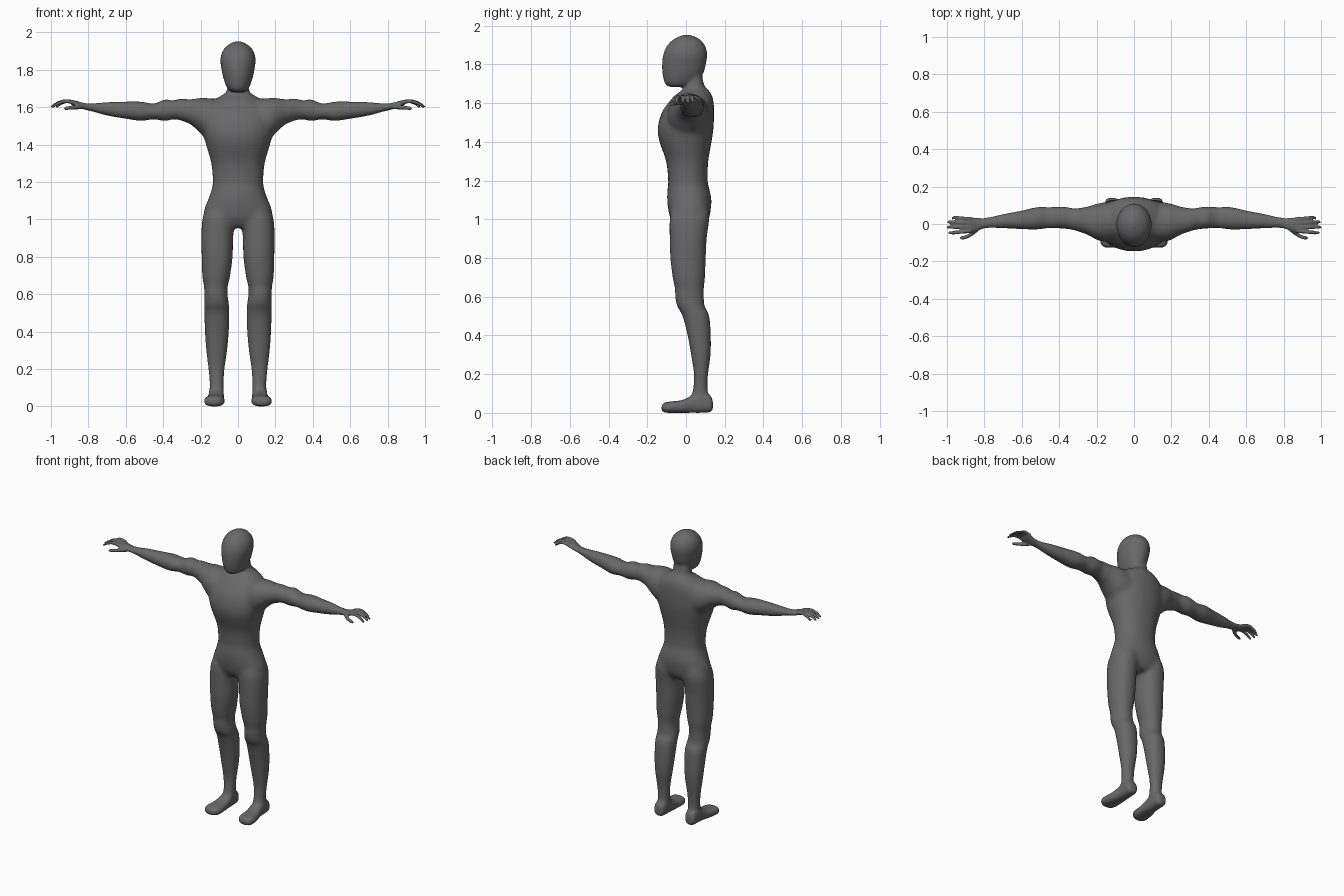
import bpy, bmesh, math
from mathutils import Vector

bm = bmesh.new()


def catmull(rows, steps):
    """Smoothly interpolate the rows of a section table."""
    out = []
    for i in range(len(rows) - 1):
        p = [Vector(rows[max(0, min(len(rows) - 1, i + k))]) for k in (-1, 0, 1, 2)]
        for j in range(steps):
            t = j / steps
            out.append(0.5 * (2 * p[1] + (p[2] - p[0]) * t
                              + (2 * p[0] - 5 * p[1] + 4 * p[2] - p[3]) * t * t
                              + (3 * p[1] - p[0] - 3 * p[2] + p[3]) * t ** 3))
    return out + [Vector(rows[-1])]


def loft(rows, axis, side=1, power=2.0, steps=4, n=28):
    """Skin sections (position, u0, u1, v0, v1) along an axis; u, v are the other axes in order."""
    others = [a for a in range(3) if a != axis]
    rings = []
    for pos, u0, u1, v0, v1 in catmull([Vector(r) for r in rows], steps):
        ring = []
        for k in range(n):
            a = 2 * math.pi * k / n
            c, s = math.cos(a), math.sin(a)
            co = [0, 0, 0]
            co[axis] = pos
            co[others[0]] = (u0 + u1) / 2 + (u1 - u0) / 2 * math.copysign(abs(c) ** (2 / power), c)
            co[others[1]] = (v0 + v1) / 2 + (v1 - v0) / 2 * math.copysign(abs(s) ** (2 / power), s)
            co[0] *= side
            ring.append(bm.verts.new(co))
        rings.append(ring)
    for a, b in zip(rings, rings[1:]):
        for k in range(n):
            bm.faces.new((a[k], a[(k + 1) % n], b[(k + 1) % n], b[k]))
    bm.faces.new(rings[0])
    bm.faces.new(rings[-1])


def finger(path, r, side):
    """Round tapering digit through (x, y, z) points."""
    rows = []
    for i, (x, y, z) in enumerate(path):
        q = r * (1 - 0.1 * i)
        rows.append((x, y - q, y + q, z - q, z + q))
    x, y, z = path[-1]
    rows.append((x + 0.008, y - r * .4, y + r * .4, z - r * .4 - .004, z + r * .4 - .004))
    loft(rows, 0, side, n=12)


# Torso and neck: z, half width, front y, back y
torso = [(.955, .09, -.05, .09), (1.0, .175, -.08, .118), (1.05, .182, -.092, .128),
         (1.1, .163, -.098, .132), (1.15, .144, -.096, .122), (1.2, .135, -.092, .112),
         (1.3, .143, -.103, .115), (1.4, .172, -.137, .132), (1.47, .19, -.146, .142),
         (1.55, .19, -.126, .145), (1.6, .172, -.092, .143), (1.64, .13, -.057, .134),
         (1.668, .08, -.02, .115), (1.69, .06, -.008, .095), (1.76, .055, -.005, .08)]
loft([(z, -w, w, a, b) for z, w, a, b in torso], 2, power=2.2)

# Head
head = [(1.683, .034, -.087, .0), (1.7, .057, -.109, .045), (1.75, .077, -.122, .088),
        (1.8, .088, -.124, .103), (1.85, .095, -.118, .11), (1.89, .087, -.102, .102),
        (1.92, .069, -.077, .082), (1.94, .042, -.047, .054), (1.953, .012, -.012, .02)]
loft([(z, -w, w, a, b) for z, w, a, b in head], 2)

# Leg: z, inner x, outer x, front y, back y
leg = [(1.06, .04, .165, -.07, .115), (1.0, .02, .191, -.085, .121), (.9, .026, .196, -.084, .107),
       (.8, .029, .194, -.081, .102), (.7, .042, .191, -.069, .098), (.64, .055, .182, -.057, .092),
       (.6, .056, .18, -.056, .092), (.55, .049, .18, -.045, .097), (.5, .046, .18, -.018, .12),
       (.4, .049, .177, .008, .128), (.3, .058, .17, .026, .127), (.2, .072, .158, .041, .114),
       (.12, .077, .151, .036, .112), (.08, .076, .153, .023, .12), (.03, .078, .154, .018, .122)]

# Foot: y, inner x, outer x, bottom z, top z
foot = [(.139, .098, .138, .018, .06), (.126, .08, .154, .003, .09), (.08, .076, .157, 0, .11),
        (.03, .074, .16, 0, .09), (-.02, .072, .172, 0, .066), (-.08, .071, .182, 0, .059),
        (-.11, .08, .178, .001, .054), (-.126, .1, .158, .01, .042)]

# Arm and palm: x, front y, back y, bottom z, top z
arm = [(.06, -.07, .1, 1.42, 1.64), (.13, -.095, .118, 1.42, 1.645), (.19, -.09, .112, 1.45, 1.652),
       (.25, -.058, .094, 1.505, 1.643), (.31, -.036, .083, 1.53, 1.645), (.35, -.028, .089, 1.535, 1.636),
       (.39, -.024, .093, 1.526, 1.642), (.45, -.022, .09, 1.535, 1.62), (.52, -.03, .09, 1.527, 1.63),
       (.6, -.028, .072, 1.538, 1.63), (.7, -.023, .053, 1.555, 1.627), (.79, -.022, .033, 1.58, 1.62),
       (.83, -.034, .032, 1.59, 1.624), (.87, -.048, .036, 1.604, 1.635), (.89, -.047, .036, 1.612, 1.638)]

for side in (1, -1):
    loft(leg, 2, side, 2.2)
    loft(foot, 1, side, 2.6)
    loft(arm, 0, side, 2.1)
    # Fingers arch up, then curl down at the tip
    for y0, y1, tip in ((.026, .034, .965), (.005, .011, .99), (-.016, -.017, .994), (-.037, -.047, .985)):
        span = tip - .87
        finger([(.87, y0, 1.625), (.87 + span * .45, (y0 + y1) / 2, 1.632),
                (.87 + span * .8, y1, 1.62), (tip, y1, 1.605)], .0115, side)
    # Thumb
    finger([(.82, -.012, 1.602), (.855, -.045, 1.6), (.895, -.068, 1.597), (.922, -.075, 1.593)], .0135, side)

bmesh.ops.recalc_face_normals(bm, faces=bm.faces)
mesh = bpy.data.meshes.new("body")
bm.to_mesh(mesh)
bm.free()
body = bpy.data.objects.new("body", mesh)
bpy.context.collection.objects.link(body)
bpy.context.view_layer.objects.active = body
body.select_set(True)

# Fuse the parts into one skin
fuse = body.modifiers.new("fuse", 'REMESH')
fuse.mode = 'VOXEL'
fuse.voxel_size = .006
bpy.ops.object.modifier_apply(modifier=fuse.name)


# Blend all joints lightly and the shoulders and hips strongly, leaving the hands crisp
def smooth(name, iterations, test):
    group = body.vertex_groups.new(name=name)
    group.add([v.index for v in body.data.vertices if test(v.co)], 1.0, 'REPLACE')
    mod = body.modifiers.new(name, 'SMOOTH')
    mod.factor, mod.iterations, mod.vertex_group = .5, iterations, name


smooth("shoulders", 60, lambda c: .05 < abs(c.x) < .27 and 1.36 < c.z < 1.68)
smooth("hips", 40, lambda c: .93 < c.z < 1.12)
smooth("blend", 22, lambda c: abs(c.x) < .78)
smooth("soften", 1, lambda c: True)
bpy.ops.object.shade_smooth()

# Dark grey skin
grey = bpy.data.materials.new("dark_grey")
grey.diffuse_color = (.14, .14, .14, 1)
body.data.materials.clear()
body.data.materials.append(grey)
